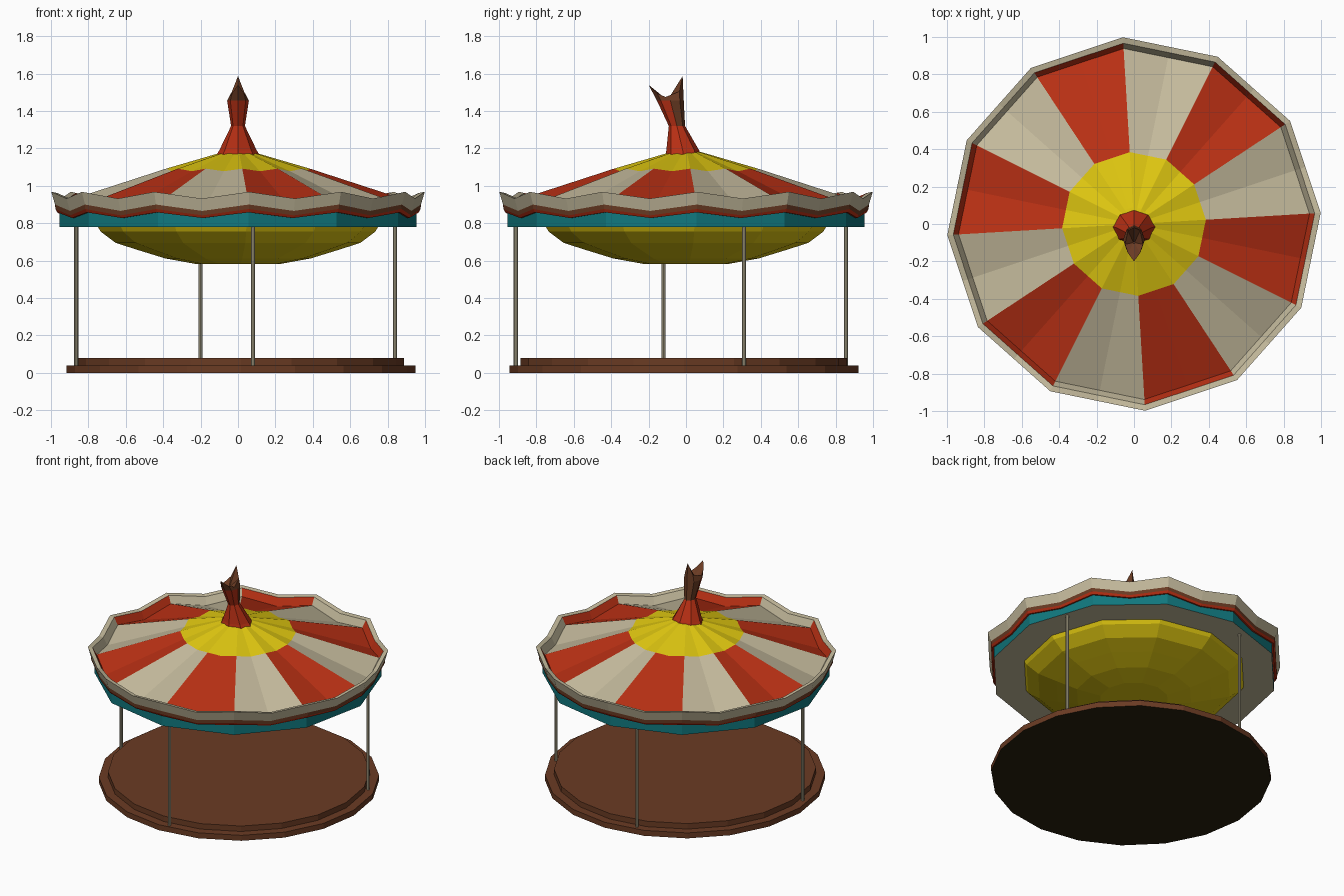
import bpy, bmesh, math

if "Cube" in bpy.data.objects:
    bpy.data.objects.remove(bpy.data.objects["Cube"])

# ---- colours (sRGB 0-255 converted to linear) ----
def mat(name, *rgb):
    m = bpy.data.materials.new(name)
    lin = [((c / 255 + 0.055) / 1.055) ** 2.4 if c > 10 else c / 255 / 12.92 for c in rgb]
    m.diffuse_color = (*lin, 1)
    m.use_nodes = True
    m.node_tree.nodes["Principled BSDF"].inputs["Base Color"].default_value = m.diffuse_color
    return m

RED = mat("red", 186, 48, 20)
CREAM = mat("cream", 196, 186, 156)
YELLOW = mat("yellow", 222, 198, 16)
TEAL = mat("teal", 16, 120, 126)
BROWN = mat("brown", 106, 59, 35)
DARK = mat("dark_underside", 40, 33, 14)
POLE = mat("pole_grey", 172, 164, 138)

def loft(name, rings, colour, mats, cap_start=None, cap_end=None):
    """Skin a list of equal rings; colour(band, side) gives the material index."""
    bm = bmesh.new()
    loops = [[bm.verts.new(p) for p in ring] for ring in rings]
    n = len(rings[0])
    for b in range(len(loops) - 1):
        for i in range(n):
            j = (i + 1) % n
            f = bm.faces.new((loops[b][i], loops[b][j], loops[b + 1][j], loops[b + 1][i]))
            f.material_index = colour(b, i)
    for cap, ring in ((cap_start, loops[0]), (cap_end, loops[-1])):
        if cap is not None:
            bm.faces.new(ring).material_index = cap
    bmesh.ops.recalc_face_normals(bm, faces=bm.faces)
    me = bpy.data.meshes.new(name)
    bm.to_mesh(me)
    bm.free()
    for m in mats:
        me.materials.append(m)
    ob = bpy.data.objects.new(name, me)
    bpy.context.collection.objects.link(ob)
    return ob

def circle(r, z, n, cx=0, cy=0, turn=0):
    return [(cx + r * math.cos(turn + 2 * math.pi * i / n),
             cy + r * math.sin(turn + 2 * math.pi * i / n), z) for i in range(n)]

TURN = math.radians(3.4)

def wavy(r, z_corner, z_mid):
    """Twelve-sided ring whose side midpoints dip to z_mid."""
    pts = []
    for i in range(24):
        a = TURN + i * math.pi / 12
        rr = r if i % 2 == 0 else r * math.cos(math.pi / 12)
        pts.append((rr * math.cos(a), rr * math.sin(a), z_mid if i % 2 else z_corner))
    return pts

# ---- striped roof with scalloped rim ----
roof_profile = [(0.03, 1.19, 1.19), (0.09, 1.178, 1.176), (0.385, 1.092, 1.078),
                (0.94, 0.912, 0.872), (0.968, 0.962, 0.926), (1.0, 0.968, 0.932),
                (0.98, 0.90, 0.866), (0.978, 0.876, 0.842), (0.968, 0.858, 0.828),
                (0.95, 0.858, 0.828)]

def roof_colour(band, side):
    if band < 2:
        return 2
    if band < 4:                                    # alternating stripes
        return (side // 2) % 2
    return {4: 1, 5: 1, 6: 3}.get(band, 0)

# stripes: odd sides red, even sides cream
loft("roof", [wavy(*p) for p in roof_profile],
     lambda b, s: (1 - (s // 2) % 2) if 2 <= b < 4 else roof_colour(b, s),
     [RED, CREAM, YELLOW, BROWN], cap_start=2)

# ---- teal fascia with ceiling ----
loft("fascia", [circle(0.957, 0.875, 12, turn=TURN), circle(0.957, 0.78, 12, turn=TURN)],
     lambda b, s: 0, [TEAL, CREAM], cap_end=1)

# ---- yellow bowl below the ceiling ----
bowl = [(0.75, 0.78), (0.735, 0.755), (0.655, 0.695), (0.53, 0.655),
        (0.39, 0.612), (0.23, 0.583)]
loft("ceiling_bowl", [circle(r, z, 12, turn=TURN) for r, z in bowl],
     lambda b, s: 0, [YELLOW], cap_end=0)

# ---- stepped platform ----
steps = [(0.933, 0), (0.933, 0.04), (0.872, 0.04), (0.872, 0.08)]
loft("platform", [circle(r, z, 20, 0.016, -0.012) for r, z in steps],
     lambda b, s: 0, [BROWN, DARK], cap_start=1, cap_end=0)

# ---- poles ----
for k, (x, y) in enumerate([(0.84, 0.31), (-0.20, 0.855), (-0.865, -0.12), (0.08, -0.91)]):
    loft(f"pole_{k + 1}", [circle(0.011, z, 8, x, y) for z in (0.035, 0.79)],
         lambda b, s: 0, [POLE], 0, 0)

# ---- finial: flared foot, neck and two-pointed top ----
def oval(rx, y0, y1, z):
    cy, ry = (y0 + y1) / 2, (y1 - y0) / 2
    return [(rx * math.cos(i * math.pi / 4), cy + ry * math.sin(i * math.pi / 4), z)
            for i in range(8)]

crown = oval(0.048, -0.2, -0.018, 1.475)
crown[2] = (0, -0.018, 1.587)                       # back point
crown[6] = (0, -0.2, 1.54)                          # front point
for i in (1, 3):
    crown[i] = (crown[i][0] * 0.95, -0.035, 1.505)
for i in (5, 7):
    crown[i] = (crown[i][0] * 0.95, -0.155, 1.495)
rings = [oval(0.115, -0.11, 0.08, 1.165), oval(0.1, -0.105, 0.07, 1.19),
         oval(0.037, -0.092, -0.005, 1.32), oval(0.058, -0.155, -0.012, 1.455),
         crown, oval(0.006, -0.105, -0.095, 1.462)]
loft("finial", rings,
     lambda b, s: 0 if b < 2 or (b == 2 and s >= 4) else 1, [RED, BROWN], 0, 1)
